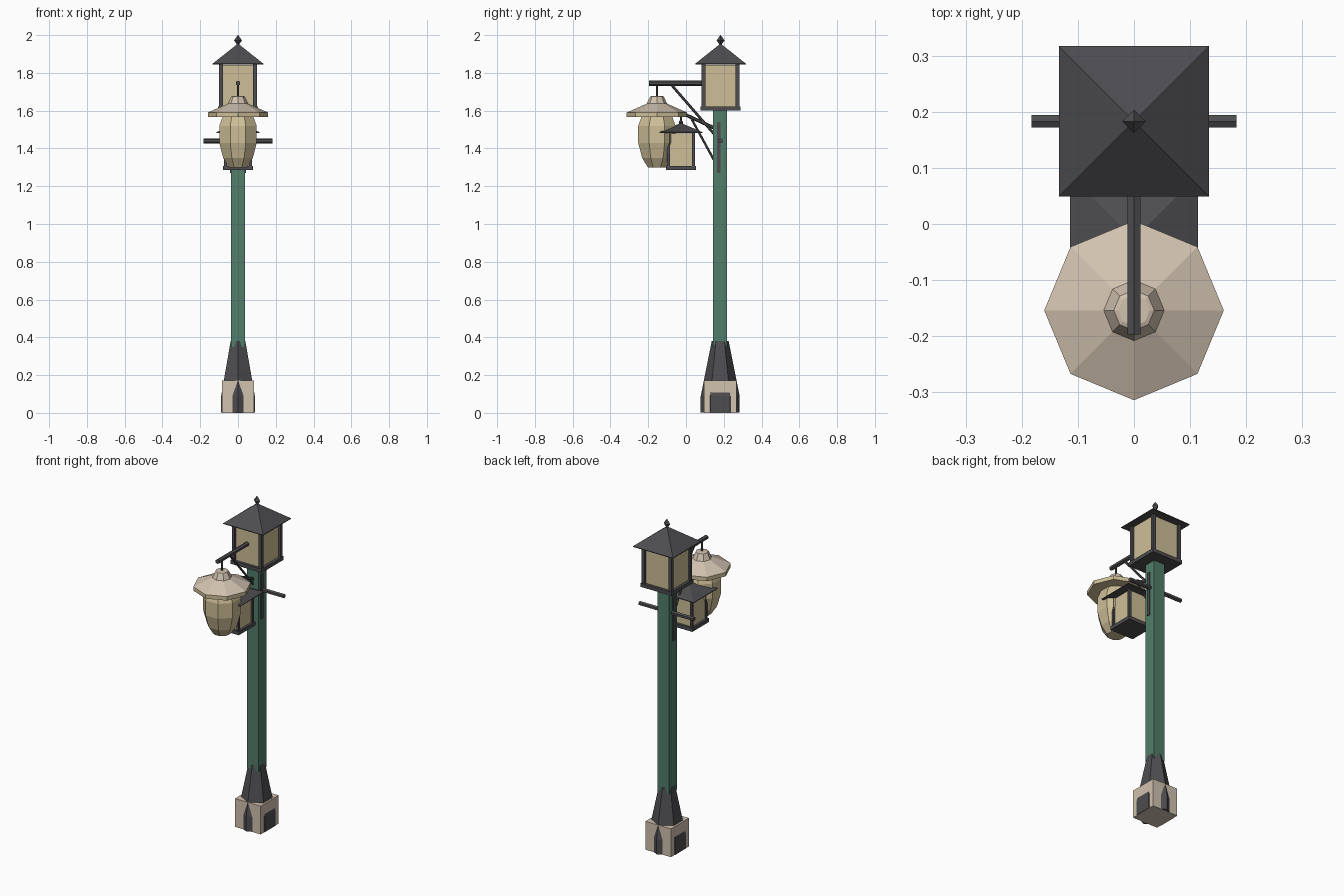
import bpy, bmesh, math
from mathutils import Vector

if "Cube" in bpy.data.objects:
    bpy.data.objects.remove(bpy.data.objects["Cube"])


def material(name, rgb):
    m = bpy.data.materials.new(name)
    m.diffuse_color = (*rgb, 1)
    m.use_nodes = True
    m.node_tree.nodes["Principled BSDF"].inputs["Base Color"].default_value = m.diffuse_color
    return m


IRON = material("dark_iron", (0.075, 0.075, 0.082))
GREEN = material("green_paint", (0.085, 0.21, 0.145))
GLASS = material("warm_glass", (0.62, 0.52, 0.31))
STONE = material("pale_stone", (0.64, 0.54, 0.43))

POST_Y = 0.183


def finish(name, bm, mats):
    bmesh.ops.recalc_face_normals(bm, faces=bm.faces)
    me = bpy.data.meshes.new(name)
    bm.to_mesh(me)
    bm.free()
    for m in mats:
        me.materials.append(m)
    ob = bpy.data.objects.new(name, me)
    bpy.context.collection.objects.link(ob)
    return ob


def box(name, center, size, mat):
    bm = bmesh.new()
    bmesh.ops.create_cube(bm, size=1)
    for v in bm.verts:
        v.co = Vector(center) + Vector(a * b for a, b in zip(v.co, size))
    return finish(name, bm, [mat])


def lathe(name, profile, sides, turn, x, y, mats, rule=None):
    """Faceted solid from (radius, z) rings; turn is the angle of the first corner."""
    bm = bmesh.new()
    rings = []
    for r, z in profile:
        rings.append([bm.verts.new((x + r * math.cos(turn + math.tau * i / sides),
                                    y + r * math.sin(turn + math.tau * i / sides), z))
                      for i in range(sides)])
    for a, b in zip(rings, rings[1:]):
        for i in range(sides):
            j = (i + 1) % sides
            bm.faces.new((a[i], a[j], b[j], b[i]))
    bm.faces.new(rings[0])
    bm.faces.new(rings[-1])
    bmesh.ops.remove_doubles(bm, verts=bm.verts, dist=1e-6)
    bmesh.ops.recalc_face_normals(bm, faces=bm.faces)
    if rule:
        for f in bm.faces:
            f.material_index = rule(f)
    return finish(name, bm, mats)


def rod(name, a, b, radius, sides=6):
    a, b = Vector(a), Vector(b)
    bm = bmesh.new()
    bmesh.ops.create_cone(bm, cap_ends=True, segments=sides, radius1=radius,
                          radius2=radius, depth=(b - a).length)
    q = (b - a).to_track_quat('Z', 'Y')
    for v in bm.verts:
        v.co = q @ v.co + (a + b) / 2
    return finish(name, bm, [IRON])


def lantern(prefix, y, z0, z1, glass, frame, plate, eave, rise, bar):
    """Square lantern: glass box, corner bars, floor plate and hipped roof."""
    h = z1 - z0
    box(prefix + "_glass", (0, y, z0 + h / 2), (2 * glass, 2 * glass, h - 0.004), GLASS)
    box(prefix + "_floor", (0, y, z0 + 0.011), (2 * plate, 2 * plate, 0.022), IRON)
    c = frame - bar / 2
    for i, (sx, sy) in enumerate([(-1, -1), (1, -1), (1, 1), (-1, 1)]):
        box(f"{prefix}_corner_bar_{i + 1}", (sx * c, y + sy * c, z0 + h / 2), (bar, bar, h), IRON)
    s = math.sqrt(2)
    lathe(prefix + "_roof", [(eave * s, z1), (eave * s, z1 + 0.004), (0.004, z1 + rise)],
          4, math.pi / 4, 0, y, [IRON])


# Base: stone block with a flared hexagonal iron foot breaking through its sides
box("base_block", (0, POST_Y - 0.002, 0.086), (0.172, 0.172, 0.172), STONE)
lathe("flared_foot", [(0.103, 0.001), (0.103, 0.09), (0.045, 0.38)],
      6, math.pi / 2, 0, POST_Y - 0.002, [IRON])

# Post
box("post", (0, POST_Y - 0.003, 0.98), (0.076, 0.076, 1.26), GREEN)

# Crossbar and its side straps
rod("crossbar", (-0.183, POST_Y, 1.44), (0.183, POST_Y, 1.44), 0.013)
for side, s in (("left", -1), ("right", 1)):
    box(side + "_strap", (s * 0.039, POST_Y - 0.01, 1.405), (0.008, 0.02, 0.27), IRON)

# Main lantern on top with a pointed finial
lantern("top_lantern", POST_Y, 1.6, 1.845, 0.088, 0.1, 0.105, 0.134, 0.108, 0.02)
lathe("top_finial", [(0.008, 1.935), (0.007, 1.952), (0.021, 1.972), (0.001, 2.0)],
      4, 0, 0, POST_Y, [IRON])

# Upper arm, brace and hanger
rod("upper_arm", (0, -0.197, 1.745), (0, 0.09, 1.745), 0.0135)
rod("upper_brace", (0, -0.08, 1.74), (0, 0.15, 1.475), 0.007)
LAMP_Y = -0.154
rod("lamp_hanger", (0, LAMP_Y, 1.66), (0, LAMP_Y, 1.745), 0.006)

# Round hanging lamp: octagonal hat with a warm underside, faceted globe below
lathe("lamp_hat", [(0.08, 1.568), (0.16, 1.566), (0.16, 1.59), (0.054, 1.637), (0.036, 1.675), (0.028, 1.678)],
      8, 0, 0, LAMP_Y, [STONE, GLASS], lambda f: 0 if f.normal.z > 0.2 else (
          1 if f.calc_center_median().z < 1.6 else 0))
lathe("lamp_globe", [(0.085, 1.575), (0.107, 1.52), (0.107, 1.43), (0.085, 1.35), (0.052, 1.3)],
      8, math.pi / 8, 0, LAMP_Y, [GLASS])

# Small lantern on the lower arm
SMALL_Y = -0.027
lantern("small_lantern", SMALL_Y, 1.285, 1.482, 0.066, 0.074, 0.08, 0.114, 0.052, 0.015)
lathe("small_finial", [(0.007, 1.525), (0.012, 1.54), (0.001, 1.555)], 4, 0, 0, SMALL_Y, [IRON])
rod("lower_arm", (0, SMALL_Y, 1.59), (0, 0.15, 1.508), 0.009)
rod("lower_brace", (0, 0.03, 1.555), (0, 0.15, 1.335), 0.006)
rod("small_lantern_hanger", (0, SMALL_Y, 1.54), (0, SMALL_Y, 1.595), 0.005)
